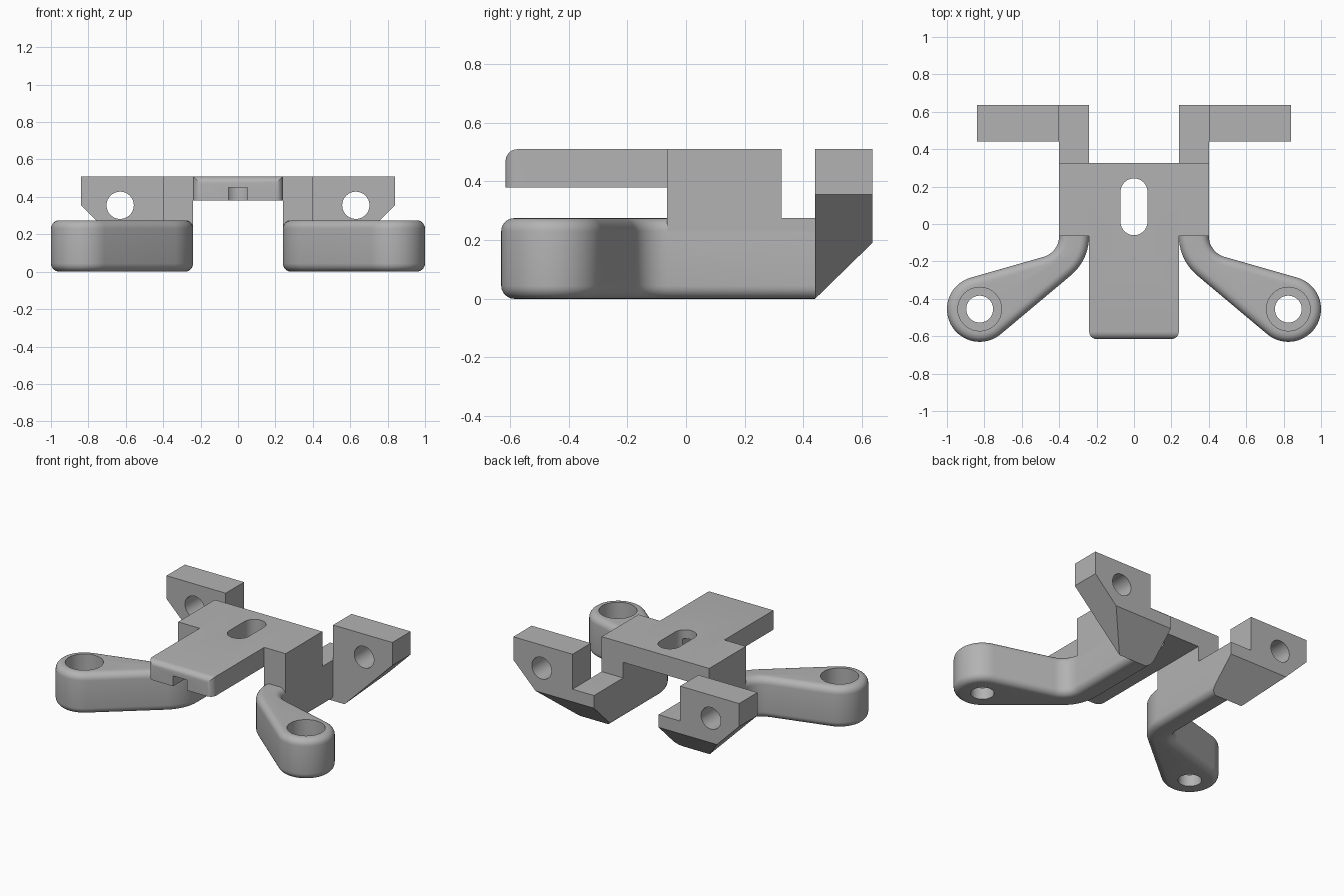
import bpy, bmesh
from math import cos, sin, radians
from mathutils import Vector

cube = bpy.data.objects.get("Cube")
if cube:
    bpy.data.objects.remove(cube, do_unlink=True)

grey = bpy.data.materials.new("plain grey")
grey.use_nodes = True
colour = (0.45, 0.45, 0.45, 1)
grey.diffuse_color = colour
grey.node_tree.nodes["Principled BSDF"].inputs["Base Color"].default_value = colour


def arc(cx, cy, r, start, end, steps):
    angles = [radians(start + (end - start) * i / steps) for i in range(steps + 1)]
    return [(cx + r * cos(a), cy + r * sin(a)) for a in angles]


def prism(points, axis, low, high):
    """Extrude a 2D outline along an axis."""
    place = {"x": lambda a, b, t: (t, a, b),
             "y": lambda a, b, t: (a, t, b),
             "z": lambda a, b, t: (a, b, t)}[axis]
    bm = bmesh.new()
    face = bm.faces.new([bm.verts.new(place(a, b, low)) for a, b in points])
    new = bmesh.ops.extrude_face_region(bm, geom=[face])["geom"]
    shift = Vector(place(0, 0, high - low))
    bmesh.ops.translate(bm, vec=shift, verts=[v for v in new if isinstance(v, bmesh.types.BMVert)])
    bmesh.ops.recalc_face_normals(bm, faces=bm.faces)
    return bm


def rect(x0, x1, y0, y1):
    return [(x0, y0), (x1, y0), (x1, y1), (x0, y1)]


def fillet(bm, rule, radius):
    edges = [e for e in bm.edges if rule(*[v.co for v in e.verts])]
    bmesh.ops.bevel(bm, geom=edges, offset=radius, segments=6, profile=0.5,
                    affect="EDGES", clamp_overlap=False)


def slice_off(bm, point, normal):
    cut = bmesh.ops.bisect_plane(bm, geom=bm.verts[:] + bm.edges[:] + bm.faces[:],
                                 plane_co=point, plane_no=normal, clear_outer=True)
    edges = [g for g in cut["geom_cut"] if isinstance(g, bmesh.types.BMEdge)]
    bmesh.ops.holes_fill(bm, edges=edges)
    bmesh.ops.recalc_face_normals(bm, faces=bm.faces)


def finish(name, bm, cutters=(), mirrored=True):
    """Make the object, cut its holes, mirror it and shade it."""
    def make(label, source):
        mesh = bpy.data.meshes.new(label)
        source.to_mesh(mesh)
        source.free()
        mesh.materials.append(grey)
        ob = bpy.data.objects.new(label, mesh)
        bpy.context.collection.objects.link(ob)
        return ob

    ob = make(name, bm)
    bpy.ops.object.select_all(action="DESELECT")
    bpy.context.view_layer.objects.active = ob
    ob.select_set(True)
    for source in cutters:
        helper = make("cutter", source)
        helper.hide_render = True
        mod = ob.modifiers.new("cut", "BOOLEAN")
        mod.operation = "DIFFERENCE"
        mod.solver = "EXACT"
        mod.object = helper
        bpy.ops.object.modifier_apply(modifier=mod.name)
        bpy.data.objects.remove(helper, do_unlink=True)
    if mirrored:
        mod = ob.modifiers.new("mirror", "MIRROR")
        mod.use_mirror_merge = False
        bpy.ops.object.modifier_apply(modifier=mod.name)
    bpy.ops.object.shade_smooth_by_angle(angle=radians(30))


INNER, OUTER, FRONT, BACK = 0.24, 0.4, -0.065, 0.635
ARM_TOP, TOP, BLOCK_FRONT = 0.275, 0.51, 0.44
SLOPE = ((0, BLOCK_FRONT, 0), (0, BACK - BLOCK_FRONT, -0.2))

# Centre plate with rounded front, long slot and groove under the front
plate = prism(rect(-INNER, INNER, -0.615, 0.325), "z", 0.38, TOP)
fillet(plate, lambda a, b: max(a.y, b.y) < -0.6 and max(a.z, b.z) > 0.5
       and (a.x == b.x or min(a.z, b.z) > 0.5), 0.04)
slot = arc(0, 0.172, 0.072, 0, 180, 16) + arc(0, 0.012, 0.072, 180, 360, 16)
finish("centre_plate", plate,
       [prism(slot, "z", 0.2, 0.7),
        prism(rect(-0.052, 0.052, -0.8, 0.09), "z", 0.3, 0.45)], mirrored=False)

# Side rails: stepped uprights that carry the plate
rail = [(FRONT, 0.14), (0.576, 0.14), (BACK, 0.2), (BACK, ARM_TOP),
        (0.325, ARM_TOP), (0.325, TOP), (FRONT, TOP)]
finish("side_rails", prism(rail, "x", INNER, OUTER))

# Swept arms with round ends, rounded edges and counterbored holes
EYE = (0.825, -0.455)
outline = [(INNER, 0.75)]
outline += arc(INNER + 0.274, FRONT, 0.274, 180, 230, 10)
outline += arc(*EYE, 0.175, 230, 435, 32)
outline += arc(OUTER + 0.115, FRONT, 0.115, 255, 180, 10)
outline += [(OUTER, 0.75)]
arm = prism(outline, "z", 0, ARM_TOP)
fillet(arm, lambda a, b: abs(a.z - b.z) < 0.001, 0.045)
slice_off(arm, (0, BACK, 0), (0, 1, 0))
slice_off(arm, *SLOPE)
finish("arms", arm,
       [prism(arc(*EYE, 0.072, 0, 348.75, 31), "z", -0.2, 0.5),
        prism(arc(*EYE, 0.117, 0, 348.75, 31), "z", 0.08, 0.5)])

# Rear mounting blocks with sloped undersides and cross holes
block = [(0.3, 0), (0.485, 0), (0.84, 0.355), (0.84, TOP),
         (OUTER, TOP), (OUTER, 0.27), (0.3, 0.27)]
blocks = prism(block, "y", BLOCK_FRONT, BACK)
slice_off(blocks, *SLOPE)
finish("rear_blocks", blocks,
       [prism(arc(0.63, 0.355, 0.073, 0, 348.75, 31), "y", 0.3, 0.8)])
